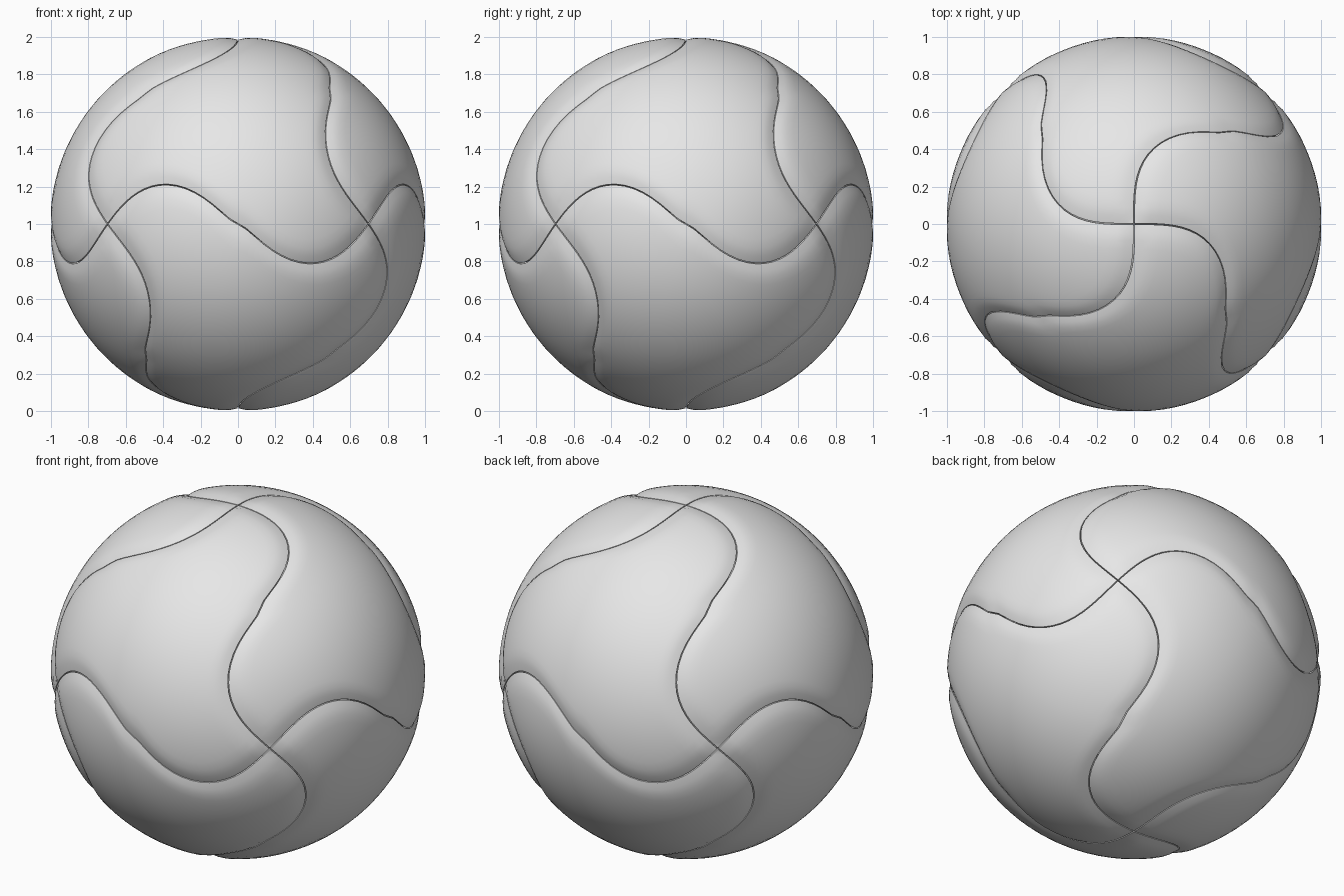
import bpy, bmesh, math
from mathutils import Vector, Matrix

cube = bpy.data.objects.get("Cube")
if cube:
    bpy.data.objects.remove(cube, do_unlink=True)

STEPS = 36          # grid rows per panel
GAP = 0.003         # half width of the seam
ROUND = 0.12        # width of the rounded rim
DIP = 0.018         # depth of the rounded rim
RADIUS = 1.004
TWIST = math.radians(45)
REACH = math.radians(45)

grey = bpy.data.materials.new("plain grey")
grey.use_nodes = True
grey.diffuse_color = (0.8, 0.8, 0.8, 1)
grey.node_tree.nodes["Principled BSDF"].inputs["Base Color"].default_value = (0.8, 0.8, 0.8, 1)


def swirl(p):
    """Turn a unit vector about its nearest corner axis, fading with distance."""
    i = max(range(3), key=lambda k: abs(p[k]))
    axis = Vector((0, 0, 0))
    axis[i] = math.copysign(1, p[i])
    x = min(1, p.angle(axis, 0) / REACH)
    return Matrix.Rotation(TWIST * (1 - x ** 2.5) ** 1.5, 3, axis) @ p


def surface_point(u, v, w, signs):
    p = Vector((math.sin(t * math.pi / 2) + GAP for t in (u, v, w))).normalized()
    edge = max(0, 1 - min(p) / ROUND)
    r = RADIUS * (1 - DIP * edge ** 2)
    return swirl(Vector(a * s for a, s in zip(p, signs))) * r


def make_panel(name, signs):
    bm = bmesh.new()
    grid = {}
    for i in range(STEPS + 1):
        for j in range(STEPS + 1 - i):
            k = STEPS - i - j
            grid[i, j] = bm.verts.new(
                surface_point(i / STEPS, j / STEPS, k / STEPS, signs))
    # curved outer skin
    for i in range(STEPS):
        for j in range(STEPS - i):
            bm.faces.new((grid[i, j], grid[i + 1, j], grid[i, j + 1]))
            if i + j < STEPS - 1:
                bm.faces.new((grid[i + 1, j], grid[i + 1, j + 1], grid[i, j + 1]))
    # side walls running in to the core
    rim = [e for e in bm.edges if e.is_boundary]
    apex = bm.verts.new(Vector(signs) * GAP)
    for e in rim:
        bm.faces.new((e.verts[0], e.verts[1], apex))
    bmesh.ops.recalc_face_normals(bm, faces=bm.faces)
    # corners of the pattern sit on the diagonals
    bm.transform(Matrix.Translation((0, 0, 1)) @ Matrix.Rotation(math.pi / 4, 4, 'Z'))
    mesh = bpy.data.meshes.new(name)
    bm.to_mesh(mesh)
    bm.free()
    mesh.materials.append(grey)
    panel = bpy.data.objects.new(name, mesh)
    bpy.context.collection.objects.link(panel)
    return panel


# four upper and four lower panels
sides = {(1, 1): "back", (-1, 1): "right", (-1, -1): "front", (1, -1): "left"}
panels = [make_panel(f"{level}_{side}_panel", (*xy, z))
          for level, z in (("upper", 1), ("lower", -1))
          for xy, side in sides.items()]

bpy.ops.object.select_all(action='DESELECT')
for panel in panels:
    panel.select_set(True)
bpy.context.view_layer.objects.active = panels[0]
bpy.ops.object.shade_smooth_by_angle(angle=math.radians(40))
